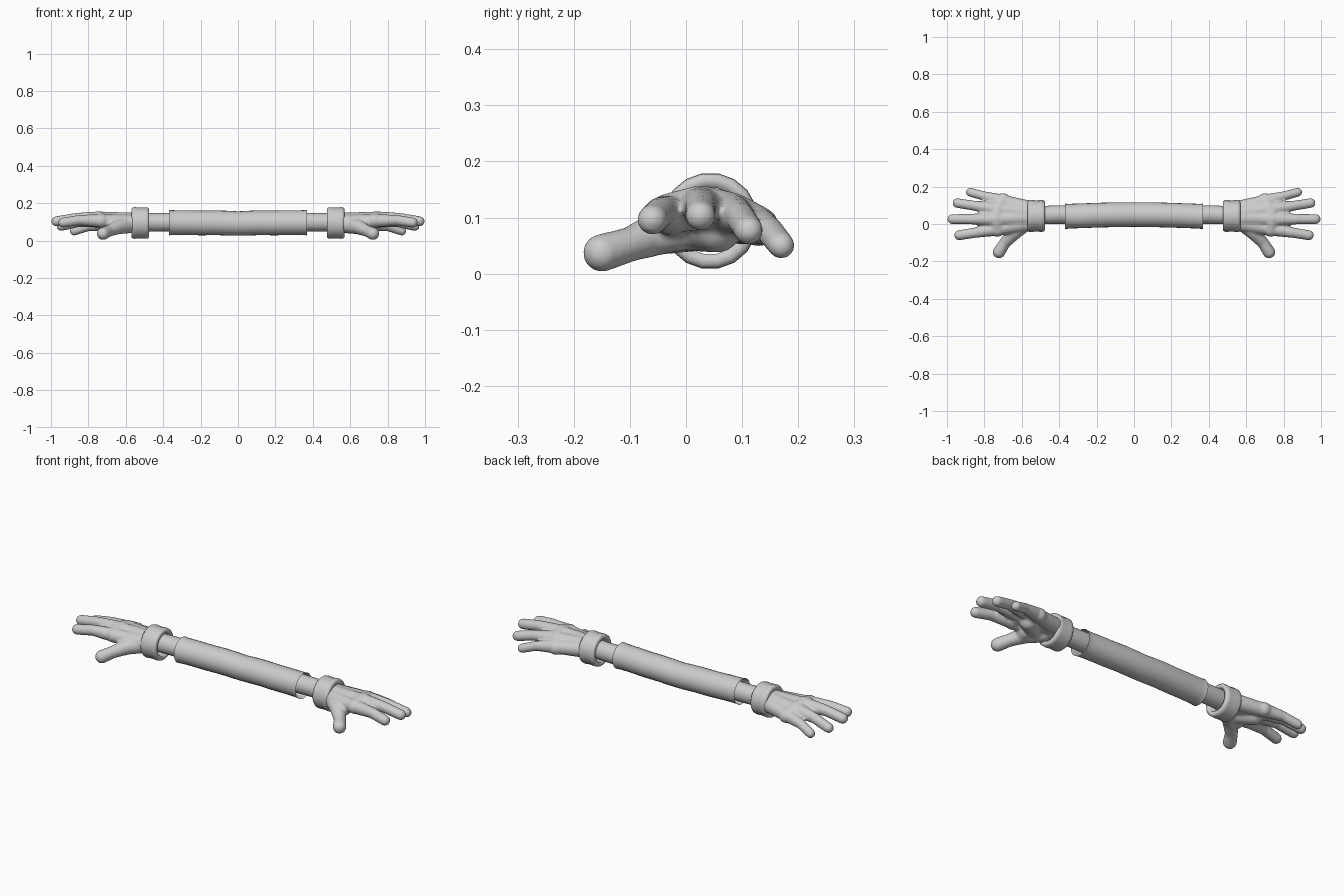
import bpy, bmesh, math
from mathutils import Vector

if "Cube" in bpy.data.objects:
    bpy.data.objects.remove(bpy.data.objects["Cube"])

grey = bpy.data.materials.new("light grey")
grey.diffuse_color = (0.6, 0.6, 0.6, 1)
grey.use_nodes = True
grey.node_tree.nodes["Principled BSDF"].inputs["Base Color"].default_value = grey.diffuse_color


def make_object(name, bm, mirror=True):
    bmesh.ops.recalc_face_normals(bm, faces=bm.faces)
    mesh = bpy.data.meshes.new(name)
    bm.to_mesh(mesh)
    bm.free()
    mesh.materials.append(grey)
    for p in mesh.polygons:
        p.use_smooth = True
    ob = bpy.data.objects.new(name, mesh)
    bpy.context.collection.objects.link(ob)
    if mirror:
        ob.modifiers.new("mirror", 'MIRROR').use_mirror_merge = False
    return ob


def tube(name, rings, sides, mirror=True, closed=False):
    """Loft rings of (x, y, z, radius) around the x axis."""
    bm = bmesh.new()
    loops = []
    for x, y, z, r in rings:
        loops.append([bm.verts.new((x, y + r * math.cos(a), z + r * math.sin(a)))
                      for a in (2 * math.pi * i / sides for i in range(sides))])
    pairs = list(zip(loops, loops[1:]))
    if closed:
        pairs.append((loops[-1], loops[0]))
    for a, b in pairs:
        for i in range(sides):
            j = (i + 1) % sides
            bm.faces.new((a[i], a[j], b[j], b[i]))
    return make_object(name, bm, mirror)


def limb(bm, points):
    """Chain of balls (x, y, z, radius), each neighbouring pair hulled."""
    for a, b in zip(points, points[1:]):
        part = bmesh.new()
        for x, y, z, r in (a, b):
            res = bmesh.ops.create_icosphere(part, subdivisions=3, radius=r)
            bmesh.ops.translate(part, verts=res["verts"], vec=(x, y, z))
        hull = bmesh.ops.convex_hull(part, input=part.verts[:])
        junk = set(hull["geom_interior"]) | set(hull["geom_unused"])
        bmesh.ops.delete(part, geom=[g for g in junk if isinstance(g, bmesh.types.BMVert)],
                         context='VERTS')
        temp = bpy.data.meshes.new("temp")
        part.to_mesh(temp)
        part.free()
        bm.from_mesh(temp)
        bpy.data.meshes.remove(temp)


# Sleeve: a slightly wavy open tube across both arms
half = [(0, .050, .091, .065), (.05, .050, .093, .066), (.12, .049, .095, .066),
        (.20, .047, .094, .066), (.28, .044, .096, .066), (.34, .042, .096, .066),
        (.36, .041, .096, .067), (.37, .041, .096, .069)]
sleeve_rings = [(-x, y, z, r) for x, y, z, r in reversed(half[1:])] + half
tube("sleeve", sleeve_rings, 24, mirror=False)

# Forearms, reaching into the sleeve and the cuffs
tube("forearm", [(.31, .050, .098, .050), (.42, .050, .098, .049),
                 (.50, .047, .098, .049), (.57, .043, .098, .050)], 24)

# Cuffs: thick rounded rings
cuff = [(.478, .060), (.475, .076), (.483, .084), (.497, .085), (.525, .083),
        (.550, .086), (.562, .085), (.569, .077), (.566, .060)]
tube("cuff", [(x, .043, .094, r) for x, r in cuff], 18, closed=True)

# Hands: palm, fingers and thumb fused together
bm = bmesh.new()
knuckles = [(.76, -.032, .106, .034), (.77, .026, .119, .036),
            (.755, .082, .106, .036), (.73, .130, .084, .033)]
tips = [(.935, -.060, .096, .027), (.971, .026, .103, .027),
        (.945, .112, .077, .026), (.876, .170, .050, .024)]
wrists = [(.555, .005, .095, .044), (.555, .034, .100, .050),
          (.555, .056, .100, .048), (.555, .082, .095, .042)]
for w, k, t in zip(wrists, knuckles, tips):
    middle = [a * .5 + b * .5 for a, b in zip(k, t)]
    middle[2] += .008
    middle[3] = t[3] + .001
    limb(bm, [w, k, middle, t])
# Webbing that fills the palm between neighbouring knuckles
for a, b in zip(knuckles, knuckles[1:]):
    limb(bm, [(a[0] - .03, a[1], a[2], a[3] + .003), (b[0] - .03, b[1], b[2], b[3] + .003)])
limb(bm, [(.63, .01, .085, .045), (.70, .055, .082, .045)])
# Thumb and its base
limb(bm, [(.575, .012, .085, .046), (.640, -.045, .074, .040),
          (.690, -.100, .052, .031), (.722, -.150, .037, .034)])
limb(bm, [(.66, -.02, .078, .040), (.655, -.055, .068, .035)])
hand = make_object("hand", bm, mirror=False)
remesh = hand.modifiers.new("fuse", 'REMESH')
remesh.mode = 'VOXEL'
remesh.voxel_size = .006
remesh.use_smooth_shade = True
smooth = hand.modifiers.new("soften", 'SMOOTH')
smooth.factor = .5
smooth.iterations = 8
hand.modifiers.new("mirror", 'MIRROR').use_mirror_merge = False
